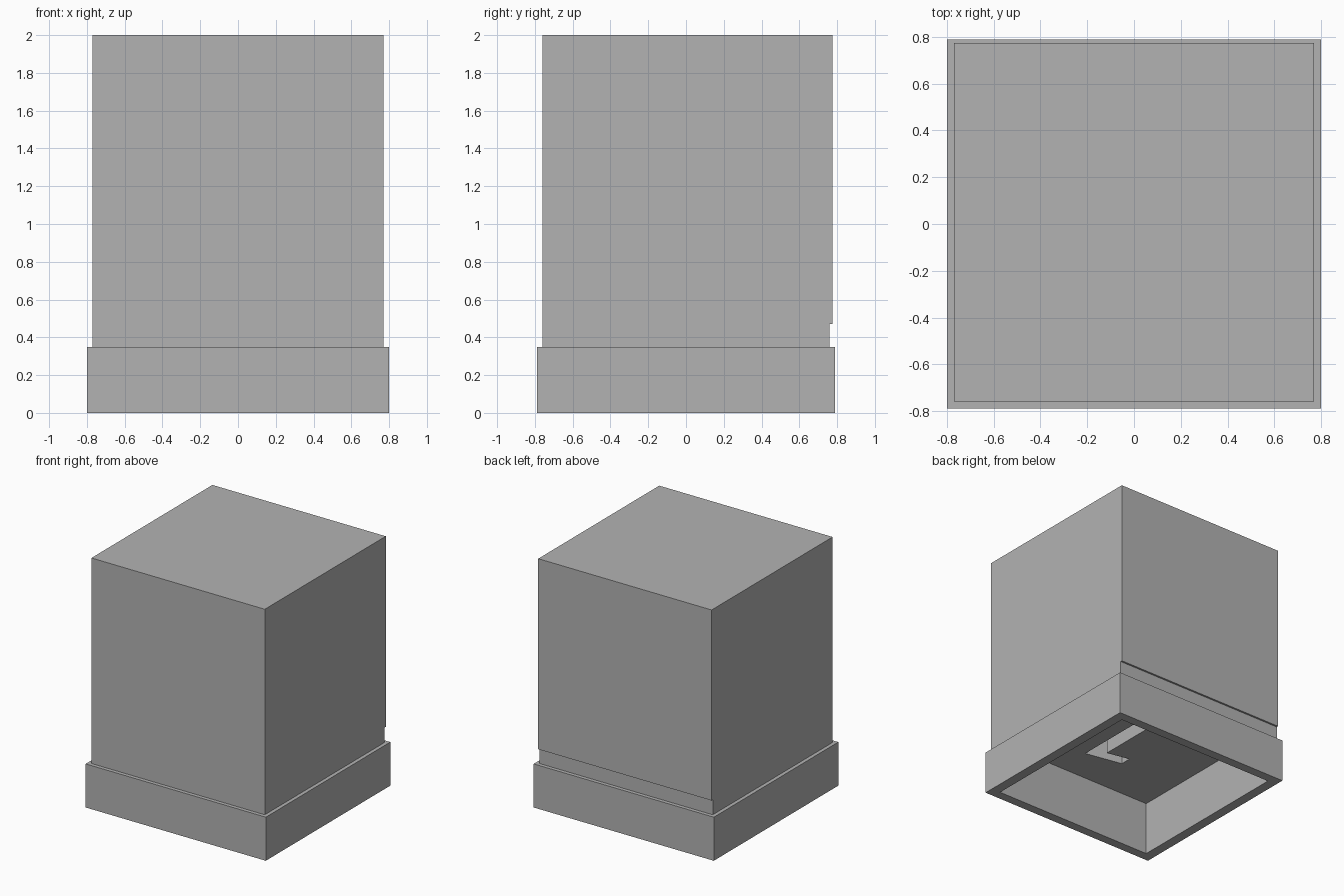
import bpy, bmesh
from mathutils import Vector

cube = bpy.data.objects.get("Cube")
if cube:
    bpy.data.objects.remove(cube, do_unlink=True)

# One plain colour
grey = bpy.data.materials.new("plain grey")
grey.use_nodes = True
colour = (0.45, 0.45, 0.45, 1.0)
grey.diffuse_color = colour
grey.node_tree.nodes["Principled BSDF"].inputs["Base Color"].default_value = colour


def prism(name, outline, push):
    """Extrude a closed flat outline of 3D points along a vector."""
    bm = bmesh.new()
    face = bm.faces.new([bm.verts.new(p) for p in outline])
    result = bmesh.ops.extrude_face_region(bm, geom=[face])
    moved = [g for g in result["geom"] if isinstance(g, bmesh.types.BMVert)]
    bmesh.ops.translate(bm, verts=moved, vec=Vector(push))
    bmesh.ops.recalc_face_normals(bm, faces=bm.faces)
    mesh = bpy.data.meshes.new(name)
    bm.to_mesh(mesh)
    bm.free()
    mesh.materials.append(grey)
    obj = bpy.data.objects.new(name, mesh)
    bpy.context.collection.objects.link(obj)
    return obj


def block(name, half_x, half_y, low, high):
    corners = [(-1, -1), (1, -1), (1, 1), (-1, 1)]
    outline = [(sx * half_x, sy * half_y, low) for sx, sy in corners]
    return prism(name, outline, (0, 0, high - low))


def cut(target, cutter):
    """Subtract the cutter, then discard it."""
    mod = target.modifiers.new("cut", "BOOLEAN")
    mod.operation = "DIFFERENCE"
    mod.solver = "EXACT"
    mod.object = cutter
    cutter.hide_render = True
    bpy.context.view_layer.objects.active = target
    bpy.ops.object.modifier_apply(modifier=mod.name)
    bpy.data.objects.remove(cutter, do_unlink=True)


BASE_TOP = 0.35
CEILING = 0.435
INNER_X, INNER_Y = 0.72, 0.715

# Open base collar
base = block("base_collar", 0.80, 0.79, 0.0, BASE_TOP)
cut(base, block("collar_opening", INNER_X, INNER_Y, -0.1, BASE_TOP + 0.1))

# Tall body with a shallow overhang along its back
side = [(-0.76, BASE_TOP), (0.76, BASE_TOP), (0.76, 0.47),
        (0.775, 0.47), (0.775, 2.0), (-0.76, 2.0)]
body = prism("body", [(-0.77, y, z) for y, z in side], (1.54, 0, 0))

# Recess in the underside of the body
cut(body, block("underside_recess", INNER_X, INNER_Y, BASE_TOP - 0.1, CEILING))

# Bent slot rising from the recess
slot = [(0.12, 0.40), (0.12, -0.43), (-0.19, -0.37),
        (-0.19, -0.28), (0.0, -0.32), (0.0, 0.40)]
cut(body, prism("bent_slot", [(x, y, CEILING - 0.05) for x, y in slot], (0, 0, 0.35)))
